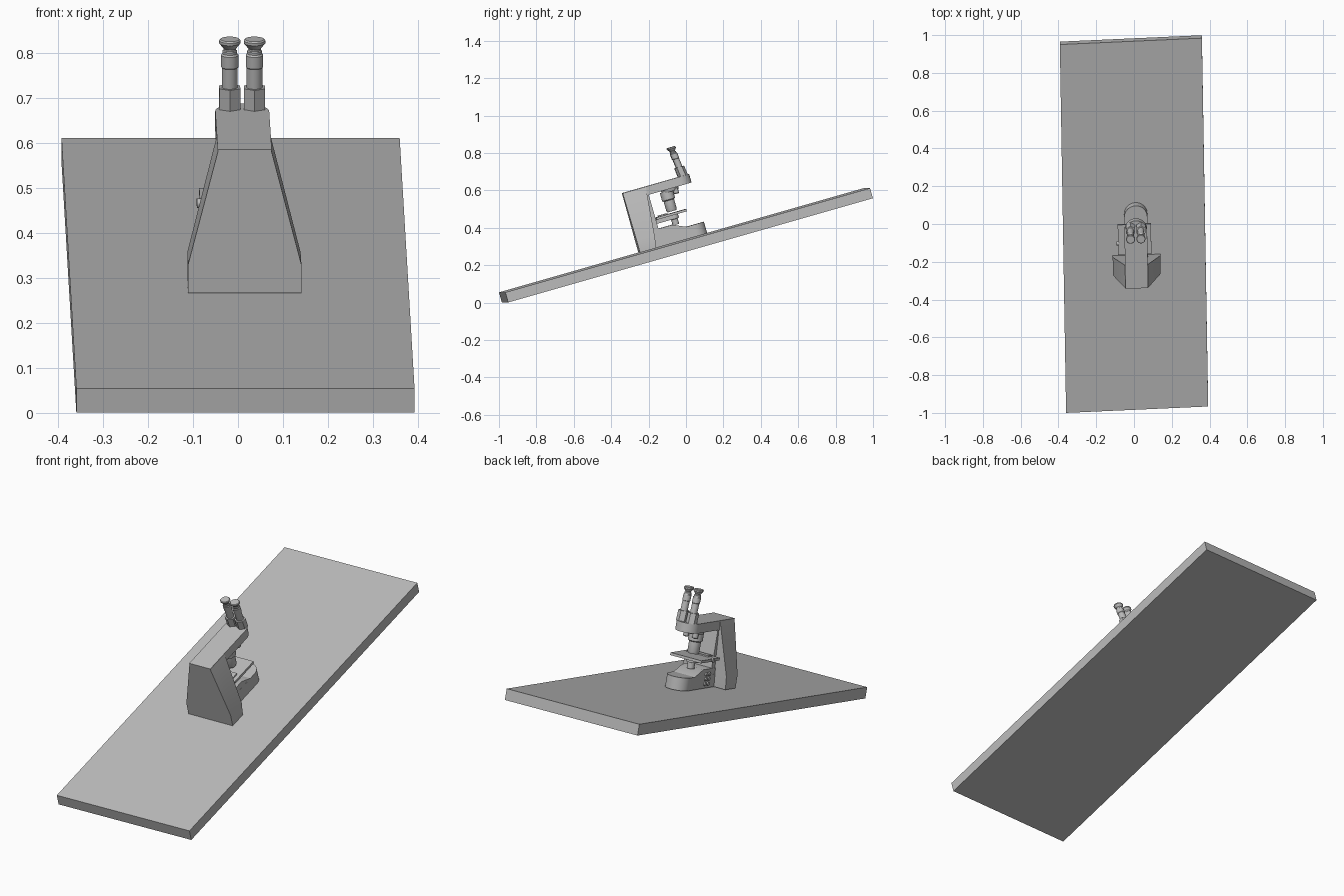
import bpy, bmesh, math
from mathutils import Matrix, Vector

if "Cube" in bpy.data.objects:
    bpy.data.objects.remove(bpy.data.objects["Cube"], do_unlink=True)

grey = bpy.data.materials.new("plain grey")
grey.use_nodes = True
grey.diffuse_color = (0.5, 0.5, 0.5, 1)
grey.node_tree.nodes["Principled BSDF"].inputs["Base Color"].default_value = (0.5, 0.5, 0.5, 1)


def frame(u, v, w, o):
    """Matrix from across / along / up axes and an origin."""
    m = Matrix((u, v, w)).transposed().to_4x4()
    m.translation = Vector(o)
    return m


TILT = math.radians(15.95)
ALONG, UP = (math.cos(TILT), math.sin(TILT)), (-math.sin(TILT), math.cos(TILT))
BOARD = frame((1, 0.045, 0), (-0.0163, *ALONG), (0, *UP), (0, -0.008, 0.333))
SCOPE = frame((1, 0.035, 0), (-0.018, *ALONG), (0, *UP), (0.015, -0.25, 0.267))


def finish(bm, name, m=SCOPE):
    bmesh.ops.recalc_face_normals(bm, faces=bm.faces)
    me = bpy.data.meshes.new(name)
    bm.to_mesh(me)
    bm.free()
    me.transform(m)
    me.materials.append(grey)
    me.polygons.foreach_set("use_smooth", [True] * len(me.polygons))
    me.set_sharp_from_angle(angle=math.radians(30))
    ob = bpy.data.objects.new(name, me)
    bpy.context.scene.collection.objects.link(ob)
    return ob


def loft(name, rings, m=SCOPE):
    """Skin equal-length rings of points and cap both ends."""
    bm = bmesh.new()
    rows = [[bm.verts.new(p) for p in r] for r in rings]
    n = len(rows[0])
    for lo, hi in zip(rows, rows[1:]):
        for i in range(n):
            j = (i + 1) % n
            bm.faces.new((lo[i], lo[j], hi[j], hi[i]))
    bm.faces.new(rows[0])
    bm.faces.new(rows[-1])
    return finish(bm, name, m)


def box(name, a, b, c, m=SCOPE):
    return loft(name, [[(a[0], b[0], z), (a[1], b[0], z), (a[1], b[1], z), (a[0], b[1], z)]
                       for z in c], m)


def lathe(name, a, b, profile, lean=0.0, sides=24):
    """Stack of circles (radius, height), leaning along the board."""
    base = profile[0][1]
    rings = []
    for r, c in profile:
        ring = []
        for i in range(sides):
            t = math.tau * (i + 0.5) / sides
            ring.append((a + r * math.cos(t), b + lean * (c - base) + r * math.sin(t), c))
        rings.append(ring)
    return loft(name, rings)


def side_knob(name, r, a, b, c):
    """Short cylinder whose axis runs across the board."""
    return loft(name, [[(x, b + r * math.cos(math.tau * i / 16), c + r * math.sin(math.tau * i / 16))
                        for i in range(16)] for x in a])


def rounded_slab(name, half, start, end, c):
    """Straight sides with a half-round far end."""
    outline = [(-half, start), (half, start)]
    for i in range(21):
        t = math.pi * i / 20
        outline.append((half * math.cos(t), end - half + half * math.sin(t)))
    return loft(name, [[(x, y, z) for x, y in outline] for z in c])


# Sloping board
box("sloping_board", (-0.376, 0.376), (-1.014, 1.014), (-0.056, 0), BOARD)

# Flared column with straight core
loft("flared_column", [[(-w, 0, c), (w, 0, c), (w, d, c), (-w, d, c)]
                       for w, d, c in ((0.126, 0.09, 0), (0.126, 0.10, 0.065), (0.059, 0.128, 0.329))])
box("column_core", (-0.057, 0.057), (0.01, 0.132), (0, 0.30))

# Arm with round head
rounded_slab("arm", 0.06, 0, 0.372, (0.284, 0.331))

# Foot: low rounded part and raised part with a sloping end
rounded_slab("foot", 0.061, 0.08, 0.378, (0, 0.064))
step = [(0.08, 0.03), (0.278, 0.03), (0.278, 0.064), (0.21, 0.095), (0.08, 0.095)]
loft("foot_step", [[(x, b, c) for b, c in step] for x in (-0.0605, 0.0605)])

# Buttons on the side of the foot
for row in range(3):
    for col in range(2):
        side_knob("foot_button", 0.009, (-0.068, -0.055), 0.155 + 0.026 * col, 0.022 + 0.024 * row)

# Stage, condenser and stage knob
box("stage", (-0.096, 0.08), (0.137, 0.303), (0.143, 0.156))
box("stage_slide_holder", (-0.06, 0.06), (0.15, 0.19), (0.155, 0.162))
box("stage_bracket", (-0.03, 0.03), (0.12, 0.22), (0.122, 0.144))
lathe("condenser", 0, 0.23, [(0.018, 0.09), (0.018, 0.12), (0.026, 0.122), (0.026, 0.145)])
side_knob("stage_knob", 0.011, (-0.103, -0.09), 0.20, 0.150)

# Nosepiece and objectives
lathe("nosepiece", 0, 0.25, [(0.045, 0.268), (0.05, 0.286)])
lathe("main_objective", 0, 0.229,
      [(0.025, 0.165), (0.029, 0.175), (0.029, 0.225), (0.036, 0.23), (0.036, 0.275)])
for a, b in ((-0.026, 0.278), (0.026, 0.278)):
    lathe("short_objective", a, b, [(0.011, 0.248), (0.014, 0.252), (0.014, 0.275)])

# Pair of eyepieces leaning back
LEAN = -0.12
for a in (-0.0275, 0.0275):
    lathe("eyepiece_block", a, 0.337, [(0.027, 0.329), (0.027, 0.381)], LEAN, 6)
    lathe("eyepiece_tube", a, 0.331,
          [(0.0175, 0.378), (0.0175, 0.428), (0.0195, 0.430), (0.0195, 0.458), (0.0165, 0.462),
           (0.0165, 0.468), (0.014, 0.470), (0.014, 0.474), (0.024, 0.487), (0.024, 0.493),
           (0.021, 0.496)], LEAN)
